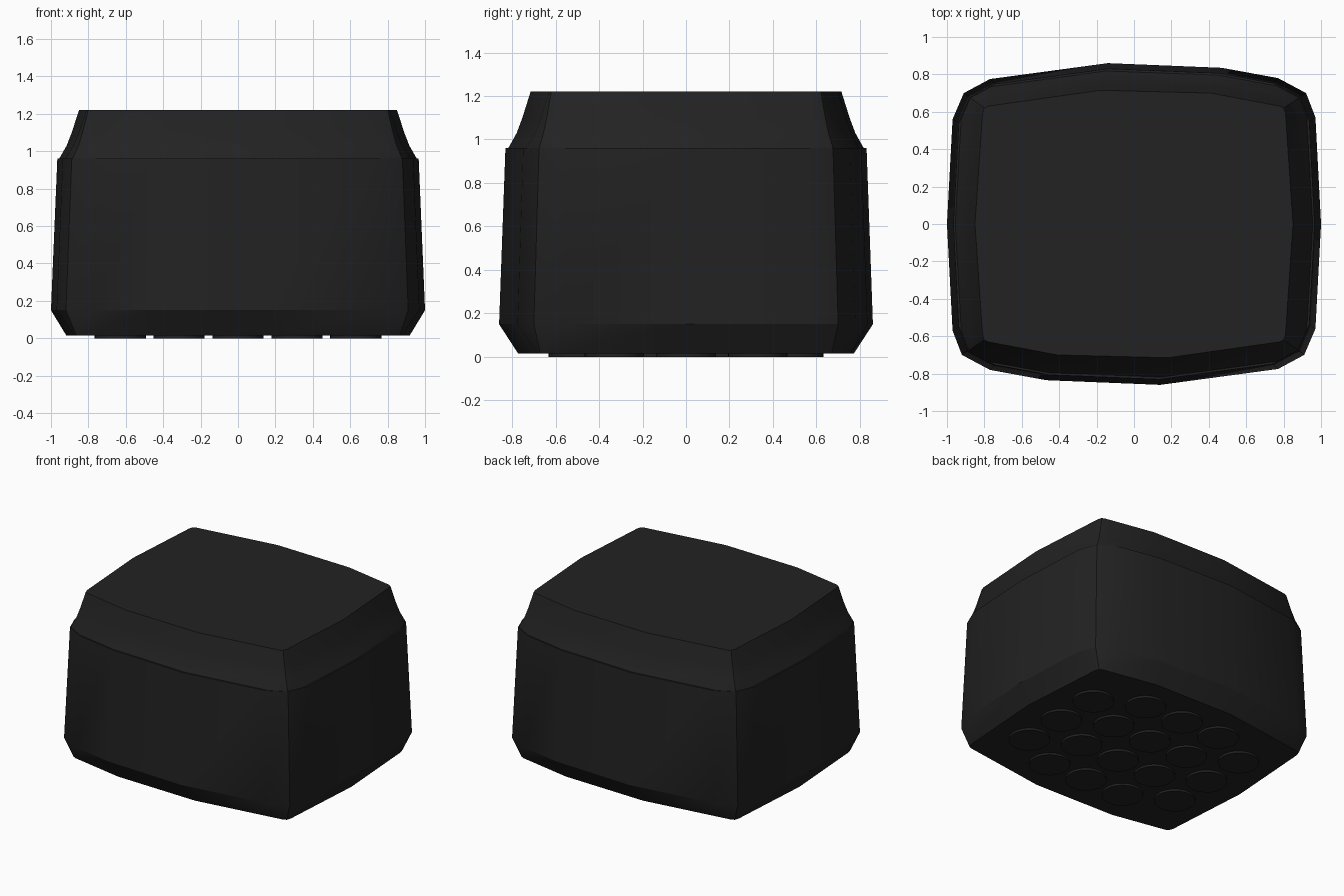
import bpy, bmesh

cube = bpy.data.objects.get("Cube")
if cube:
    bpy.data.objects.remove(cube, do_unlink=True)

mat = bpy.data.materials.new("charcoal_black")
mat.use_nodes = True
colour = (0.016, 0.016, 0.016, 1)
mat.diffuse_color = colour
bsdf = mat.node_tree.nodes["Principled BSDF"]
bsdf.inputs["Base Color"].default_value = colour
bsdf.inputs["Roughness"].default_value = 0.8

# Half outlines; the other half is the same turned by 180 degrees
WIDE = [(.14, -.86), (.77, -.775), (.91, -.70), (.97, -.56), (1, 0),
        (.97, .57), (.92, .70), (.77, .78), (.47, .835)]
CRISP = [(.18, -.715), (.78, -.63), (.80, -.62), (.81, -.59), (.85, 0),
         (.81, .59), (.80, .62), (.78, .63), (.41, .70)]


def ring(z, blend, scale=1):
    """Outline at height z, blended from the wide to the crisp shape."""
    half = [((a + (c - a) * blend) * scale, (b + (d - b) * blend) * scale)
            for (a, b), (c, d) in zip(WIDE, CRISP)]
    return [(x, y, z) for x, y in half] + [(-x, -y, z) for x, y in half]


def finish(name, bm):
    bmesh.ops.recalc_face_normals(bm, faces=bm.faces)
    mesh = bpy.data.meshes.new(name)
    bm.to_mesh(mesh)
    bm.free()
    mesh.materials.append(mat)
    obj = bpy.data.objects.new(name, mesh)
    bpy.context.collection.objects.link(obj)
    bpy.ops.object.select_all(action="DESELECT")
    obj.select_set(True)
    bpy.context.view_layer.objects.active = obj
    bpy.ops.object.shade_smooth_by_angle(angle=0.45)
    return obj


def loft(name, rings):
    bm = bmesh.new()
    loops = [[bm.verts.new(p) for p in r] for r in rings]
    n = len(loops[0])
    for low, high in zip(loops, loops[1:]):
        for i in range(n):
            j = (i + 1) % n
            bm.faces.new((low[i], low[j], high[j], high[i]))
    bm.faces.new(loops[0][::-1])
    bm.faces.new(loops[-1])
    return finish(name, bm)


# Main block with a chamfered foot
loft("body", [ring(.015, 1, 1.08), ring(.15, 0), ring(.96, 0, .966)])

# Tapered, slightly hollow-sided cap
loft("cap", [ring(.955, .18, .985), ring(.97, .33), ring(1.03, .56),
             ring(1.1, .74), ring(1.22, 1)])

# Round grip pads in staggered columns
PITCH = .33
for column in range(-2, 3):
    count = 3 if abs(column) == 2 else 4
    for row in range(count):
        bm = bmesh.new()
        bmesh.ops.create_cone(bm, cap_ends=True, segments=32, radius1=.137,
                              radius2=.137, depth=.02)
        pad = finish("grip_pad", bm)
        pad.location = (column * .315, (row - (count - 1) / 2) * PITCH, .01)
